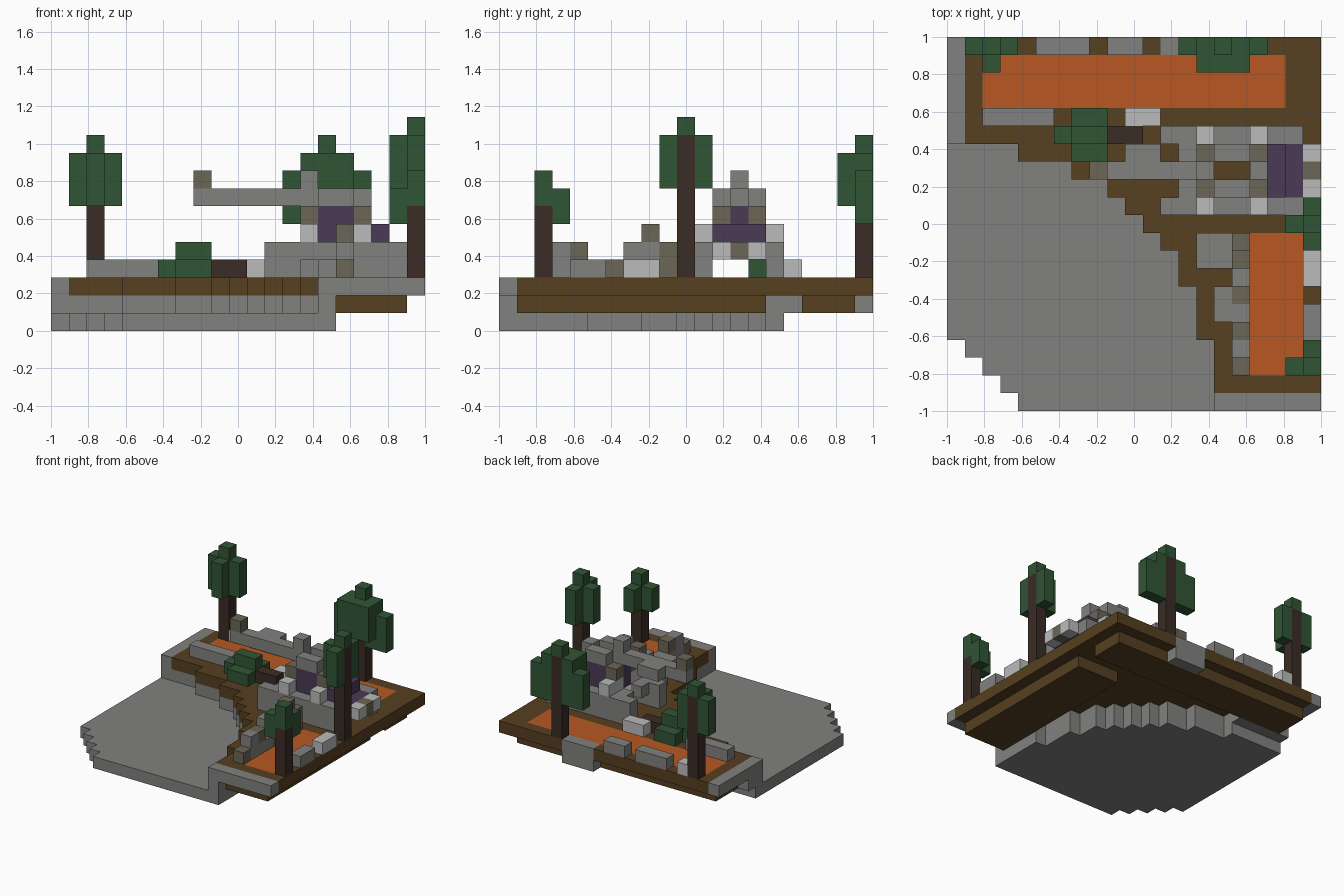
import bpy
import bmesh
from mathutils import Matrix, Vector

cube = bpy.data.objects.get("Cube")
if cube:
    bpy.data.objects.remove(cube)

GRID = 21
UNIT = 2 / GRID


def colour(name, r, g, b):
    mat = bpy.data.materials.new(name)
    mat.use_nodes = True
    mat.diffuse_color = (r, g, b, 1)
    mat.node_tree.nodes["Principled BSDF"].inputs["Base Color"].default_value = (r, g, b, 1)
    return mat


STONE = colour("grey stone", .22, .22, .215)
PALE = colour("pale stone", .49, .5, .49)
MOSS = colour("mossy stone", .145, .133, .093)
SOIL = colour("brown soil", .093, .05, .015)
BARK = colour("dark bark", .042, .025, .018)
LEAF = colour("green leaf", .03, .09, .035)
LAVA = colour("orange lava", .48, .098, .016)
CLOTH = colour("purple cloth", .069, .042, .093)


def build(name, mat, boxes):
    """One object from boxes given as x, y, z cell ranges (end excluded)."""
    bm = bmesh.new()
    for box in boxes:
        low = Vector([r[0] for r in box])
        high = Vector([r[1] for r in box])
        mid = (low + high) / 2 - Vector((GRID / 2, GRID / 2, 0))
        size = (high - low) * UNIT
        bmesh.ops.create_cube(bm, size=1, matrix=Matrix.Translation(mid * UNIT) @ Matrix.Diagonal((*size, 1)))
    mesh = bpy.data.meshes.new(name)
    bm.to_mesh(mesh)
    bm.free()
    mesh.materials.append(mat)
    obj = bpy.data.objects.new(name, mesh)
    bpy.context.collection.objects.link(obj)
    return obj


def block(name, mat, x, y, z):
    """A box; a single number means one cell."""
    build(name, mat, [[r if isinstance(r, tuple) else (r, r + 1) for r in (x, y, z)]])


# Shoreline: first land cell in each row from the front
shore = [15, 15, 15, 15, 14, 14, 14, 13, 13, 12, 11, 10, 9, 7, 4]


def is_water(i, j):
    return 0 <= j < len(shore) and i < shore[j]


def is_bank(i, j):
    near = [(i - 1, j), (i, j - 1), (i - 1, j - 1)]
    return not is_water(i, j) and any(is_water(max(a, 0), b) for a, b in near)


# Flat stone plate with a stepped corner, and the bank wall along the shore
plate, bank = [], []
for j in range(len(shore) + 1):
    cells = [i for i in range(GRID) if is_water(i, j) or is_bank(i, j)]
    plate.append(((max(0, 4 - j), max(cells) + 1), (j, j + 1), (0, 1)))
    edge = [i for i in cells if is_bank(i, j)]
    bank.append(((min(edge), max(edge) + 1), (j, j + 1), (1, 2)))
build("stone_plate", STONE, plate)
build("bank_wall", STONE, bank)

# Soil around the two lava pools
LAND = (2, 3)
soil = []
for j in range(1, GRID):
    start = shore[j] if j < len(shore) else 1
    runs = [(start, GRID)]
    if 2 <= j <= 9:
        runs = [(start, 17), (20, GRID)]
    elif 17 <= j <= 19:
        runs = [(start, 2), (19, GRID)]
    elif j == 20:
        runs = [(start, 12), (15, GRID)]
    soil += [(run, (j, j + 1), LAND) for run in runs]
build("soil_ground", SOIL, soil)
block("side_pool_bed", SOIL, x=(16, 20), y=(1, 15), z=1)
block("back_pool_bed", SOIL, x=(1, 20), y=(17, 20), z=1)
block("side_lava", LAVA, x=(17, 20), y=(2, 10), z=2)
block("back_lava", LAVA, x=(2, 19), y=(17, 20), z=2)
block("front_kerb", STONE, x=(15, GRID), y=0, z=2)
block("left_kerb", STONE, x=0, y=(15, GRID), z=2)
block("left_footing", STONE, x=(0, 5), y=16, z=1)
block("back_spout", STONE, x=(12, 15), y=20, z=(1, 3))


# Trees: trunk, crown cap and hanging leaf columns
def tree(name, x, y, top, leaves):
    block(name + "_trunk", BARK, x, y, (3, top))
    block(name + "_cap", LEAF, x, y, top)
    columns = [((x + a, x + a + 1), (y + b, y + b + 1), (low, high)) for a, b, low, high in leaves]
    build(name + "_leaves", LEAF, columns)


tree("left_tree", 2, 20, 10, [(s, t, 7, 10) for s, t in [(-1, 0), (1, 0), (0, -1)]])
tree("right_tree", 20, 10, 11, [(s, t, 8, 11) for s, t in [(-1, 0), (0, 1), (0, -1)]])
tree("front_tree", 20, 2, 7, [(-1, 0, 6, 8), (0, 1, 6, 8), (0, 0, 8, 9)])
crown = [(0, -1, 7, 10)]
for s in (-1, 1):
    crown += [(s, 0, 6, 10), (s, -1, 7, 10), (2 * s, 0, 6, 9)]
tree("back_tree", 15, 20, 10, crown)

# Bush and fallen log
block("bush_core", LEAF, x=(7, 9), y=15, z=(3, 5))
block("bush_skirt", LEAF, x=(7, 9), y=(14, 17), z=3)
block("bush_side", LEAF, x=6, y=15, z=3)
block("fallen_log", BARK, x=(9, 11), y=15, z=3)

# Loose stones round the back pool
block("pool_stone_long", STONE, x=(2, 5), y=16, z=3)
block("pool_stone_short", STONE, x=5, y=16, z=3)
block("pool_stone_pale", PALE, x=(10, 12), y=16, z=3)
block("back_stone_wide", STONE, x=(5, 8), y=20, z=3)
block("back_stone_narrow", STONE, x=(9, 11), y=20, z=3)
block("back_stone_pale", PALE, x=3, y=20, z=3)

# Broken wall beside the side pool
for j, low_mat, height, cap in [(2, MOSS, 1, 0), (3, STONE, 2, 0), (4, STONE, 1, 1), (5, STONE, 1, 0),
                                (6, MOSS, 1, 0), (7, STONE, 2, 0), (8, STONE, 2, 1), (9, MOSS, 2, 0)]:
    block("pool_wall", low_mat, x=16, y=j, z=(3, 3 + height))
    if cap:
        block("pool_wall_cap", MOSS, x=16, y=j, z=3 + height)
block("wall_step", STONE, x=15, y=(5, 7), z=3)
block("wall_ledge", STONE, x=(14, 16), y=(8, 10), z=3)
block("edge_stone_grey", STONE, x=20, y=(4, 6), z=3)
block("edge_stone_pale", PALE, x=20, y=(7, 9), z=3)

# Ruined hall, mirrored about its middle row
MID = 13
for s in (-1, 1):
    outer, inner = MID + 2 * s, MID + s
    block("hall_wall", STONE, x=(12, 20), y=outer, z=(3, 5))
    block("hall_shoulder", STONE, x=13, y=inner, z=4)
    block("hall_cloth_wall", CLOTH, x=(15, 17), y=inner, z=(5, 7))
    block("hall_roof_side", STONE, x=(15, 17), y=inner, z=7)
    block("porch_stone", PALE, x=20, y=inner, z=4)
    for i in (14, 17):
        block("wall_finial", PALE, x=i, y=outer, z=5)
        block("corner_pillar", PALE, x=i, y=inner, z=(4, 6))
        block("corner_top", MOSS, x=i, y=inner, z=6)
for i in (14, 17):
    block("hall_end_cloth", CLOTH, x=i, y=MID, z=(5, 7))
    block("hall_roof_end", STONE, x=i, y=MID, z=7)
block("porch_cloth_high", CLOTH, x=18, y=(12, 15), z=5)
block("porch_cloth_low", CLOTH, x=19, y=(12, 15), z=4)
block("porch_keystone", MOSS, x=20, y=MID, z=4)

# Roof beam reaching out over the shore
block("roof_beam", STONE, x=(8, 14), y=MID, z=7)
block("beam_side", STONE, x=(10, 12), y=14, z=7)
block("beam_end", MOSS, x=8, y=MID, z=8)
block("roof_finial", STONE, x=14, y=MID, z=8)
